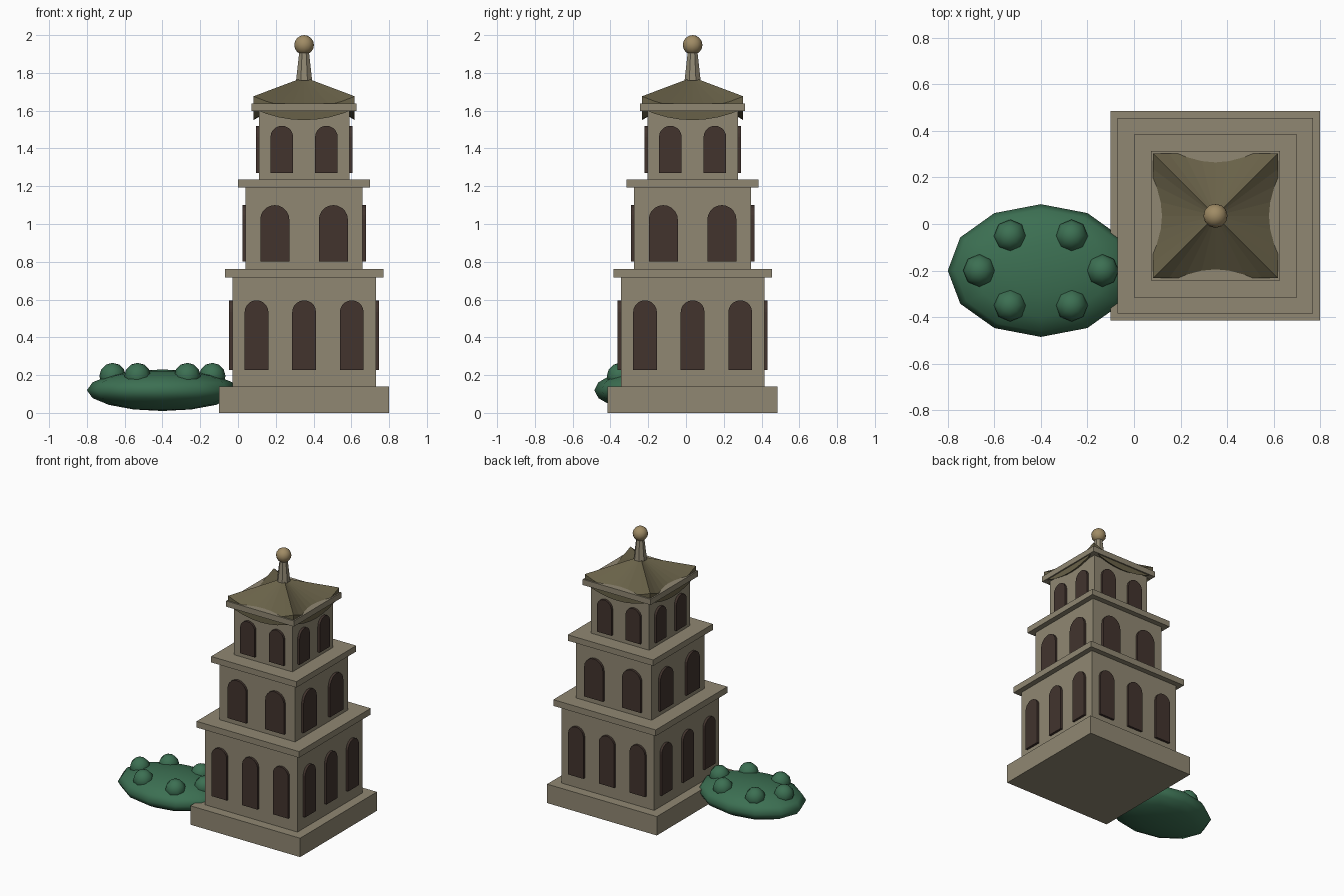
import bpy, bmesh, math
from mathutils import Matrix, Vector

if "Cube" in bpy.data.objects:
    bpy.data.objects.remove(bpy.data.objects["Cube"])

CX, CY = 0.35, 0.035   # tower axis


def material(name, rgb):
    m = bpy.data.materials.new(name)
    m.diffuse_color = (*rgb, 1)
    m.use_nodes = True
    m.node_tree.nodes["Principled BSDF"].inputs["Base Color"].default_value = m.diffuse_color
    return m


STONE = material("stone", (0.28, 0.245, 0.17))
WINDOW = material("dark_window", (0.054, 0.034, 0.027))
ROOF = material("roof_olive", (0.14, 0.12, 0.065))
BRASS = material("brass", (0.35, 0.26, 0.13))
LEAF = material("leaf_green", (0.045, 0.16, 0.085))


def finish(name, bm, mat, smooth=False):
    bmesh.ops.recalc_face_normals(bm, faces=bm.faces)
    for f in bm.faces:
        f.smooth = smooth
    me = bpy.data.meshes.new(name)
    bm.to_mesh(me)
    bm.free()
    me.materials.append(mat)
    ob = bpy.data.objects.new(name, me)
    bpy.context.collection.objects.link(ob)
    return ob


def block(name, half, z0, z1):
    bm = bmesh.new()
    m = Matrix.Translation((CX, CY, (z0 + z1) / 2)) @ Matrix.Diagonal((2 * half, 2 * half, z1 - z0, 1))
    bmesh.ops.create_cube(bm, size=1, matrix=m)
    finish(name, bm, STONE)


def ellipsoid(name, centre, radii, segs, rings, mat, smooth=True):
    bm = bmesh.new()
    m = Matrix.Translation(centre) @ Matrix.Diagonal((*radii, 1))
    bmesh.ops.create_uvsphere(bm, u_segments=segs, v_segments=rings, radius=1, matrix=m)
    finish(name, bm, mat, smooth)


def arched_windows(name, wall, offsets, width, z0, z1, out=0.017):
    """Arched plates standing proud of all four walls."""
    bm = bmesh.new()
    r = width / 2
    outline = [(-r, z0), (r, z0)]
    outline += [(r * math.cos(a), z1 - r + r * math.sin(a))
                for a in (math.pi * i / 10 for i in range(11))]
    for side in range(4):
        turn = Matrix.Translation((CX, CY, 0)) @ Matrix.Rotation(side * math.pi / 2, 4, 'Z')
        for off in offsets:
            vs = [bm.verts.new(turn @ Vector((off + x, -wall + 0.01, z))) for x, z in outline]
            face = bm.faces.new(vs)
            res = bmesh.ops.extrude_face_region(bm, geom=[face])
            push = turn.to_3x3() @ Vector((0, -out - 0.01, 0))
            bmesh.ops.translate(bm, vec=push, verts=[g for g in res["geom"]
                                                     if isinstance(g, bmesh.types.BMVert)])
    finish(name, bm, WINDOW)


# Plinth and three tiers with cornices
block("plinth", 0.45, 0, 0.14)
tiers = [  # name, wall half, z0, z1, cornice half, cornice top, window offsets, width, sill, top
    ("lower", 0.38, 0.14, 0.717, 0.42, 0.763, (-0.252, 0, 0.252), 0.126, 0.228, 0.596),
    ("middle", 0.31, 0.763, 1.192, 0.35, 1.236, (-0.155, 0.155), 0.154, 0.802, 1.1),
    ("upper", 0.239, 1.236, 1.597, 0.278, 1.639, (-0.118, 0.118), 0.12, 1.27, 1.52),
]
for n, wall, z0, z1, chalf, ctop, offs, w, sill, top in tiers:
    block(n + "_tier", wall, z0, z1)
    block(n + "_cornice", chalf, z1, ctop)
    arched_windows(n + "_windows", wall, offs, w, sill, top)

# Roof: pyramid whose eaves sag between raised corners, with a thick edge
bm = bmesh.new()
H, N, APEX, CORNER, SAG, THICK = 0.268, 8, 1.777, 1.676, 0.06, 0.066
rim = []
for side in range(4):
    rot = Matrix.Rotation(side * math.pi / 2, 3, 'Z')
    for i in range(N):
        u = -1 + 2 * i / N
        rim.append(rot @ Vector((u * H, -H, CORNER - SAG * (1 - u * u))) + Vector((CX, CY, 0)))
down = Vector((0, 0, THICK))
upper = [bm.verts.new(p) for p in rim]
lower = [bm.verts.new(p - down) for p in rim]
tip = bm.verts.new((CX, CY, APEX))
tip_low = bm.verts.new((CX, CY, APEX - THICK))
for i in range(len(rim)):
    j = (i + 1) % len(rim)
    bm.faces.new((upper[i], upper[j], tip))
    bm.faces.new((lower[j], lower[i], tip_low))
    bm.faces.new((lower[i], lower[j], upper[j], upper[i]))
finish("roof", bm, ROOF)

# Spire and ball finial
bm = bmesh.new()
m = Matrix.Translation((CX, CY, 1.835)) @ Matrix.Rotation(math.pi / 8, 4, 'Z')
bmesh.ops.create_cone(bm, cap_ends=True, segments=8, radius1=0.046, radius2=0.028, depth=0.15, matrix=m)
finish("spire", bm, STONE)
ellipsoid("finial_ball", (CX, CY, 1.948), (0.052,) * 3, 12, 8, BRASS)

# Bush with a ring of leafy bumps
BX, BY = -0.4, -0.2
ellipsoid("bush", (BX, BY, 0.12), (0.4, 0.285, 0.11), 12, 8, LEAF)
for k in range(6):
    a = k * math.pi / 3
    ellipsoid(f"bush_bump_{k + 1}", (BX + 0.264 * math.cos(a), BY + 0.172 * math.sin(a), 0.195),
              (0.07,) * 3, 8, 6, LEAF)
